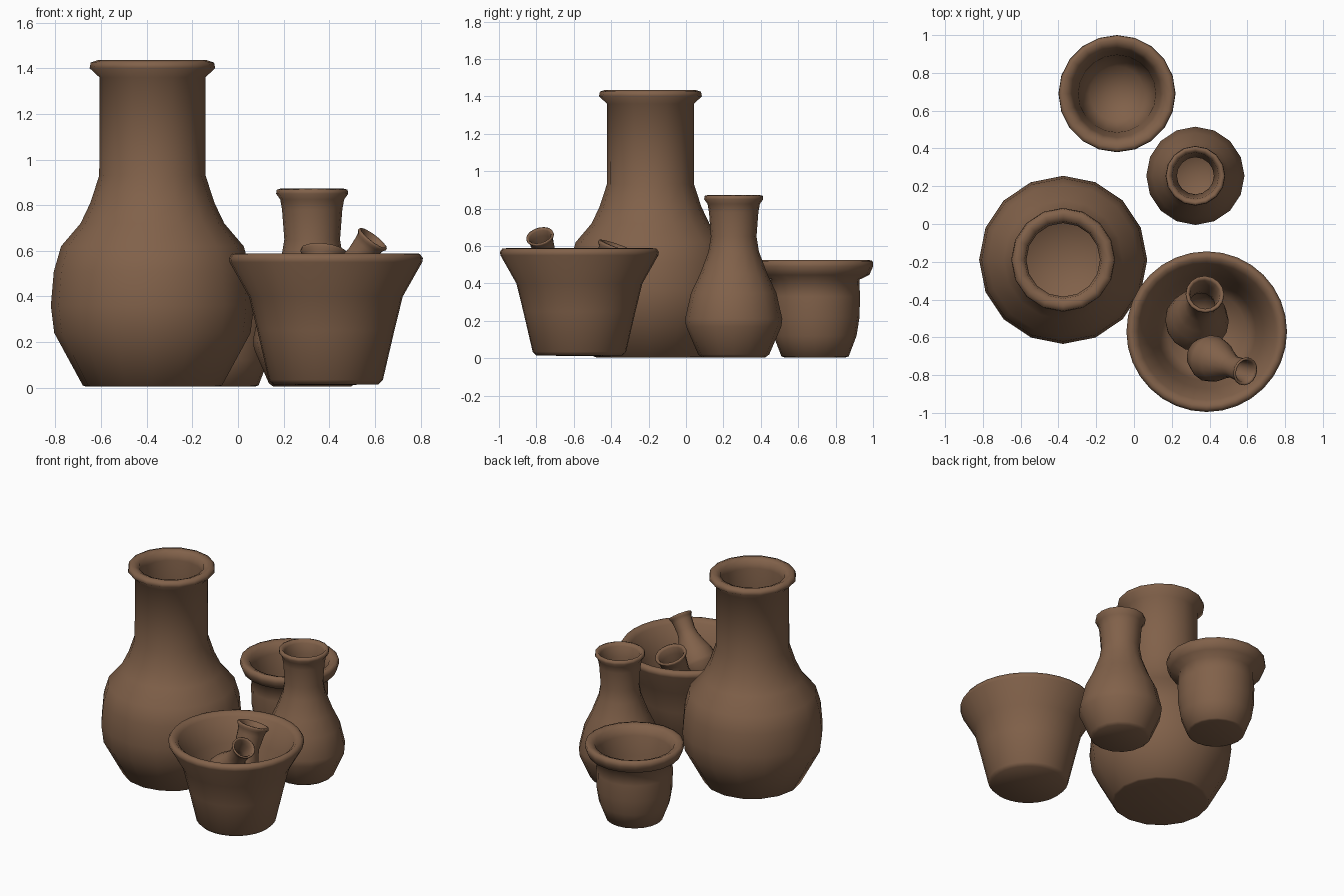
import bpy, bmesh, math
from mathutils import Matrix, Vector

clay = bpy.data.materials.new("brown_clay")
clay.diffuse_color = (0.22, 0.12, 0.068, 1)


def lathe(name, profile, base, sides, scale=1.0, axis=(0, 0, 1)):
    """Turn a (radius, height) profile, closed at the axis, into a smooth vessel."""
    bm = bmesh.new()
    pts = [bm.verts.new((r, 0, z)) for r, z in profile]
    edges = [bm.edges.new(pair) for pair in zip(pts, pts[1:])]
    bmesh.ops.spin(bm, geom=pts + edges, cent=(0, 0, 0), axis=(0, 0, 1),
                   angle=math.tau, steps=sides)
    bmesh.ops.remove_doubles(bm, verts=bm.verts[:], dist=0.0005)
    bmesh.ops.dissolve_degenerate(bm, edges=bm.edges[:], dist=0.0001)
    bmesh.ops.recalc_face_normals(bm, faces=bm.faces[:])
    turn = Vector((0, 0, 1)).rotation_difference(Vector(axis)).to_matrix().to_4x4()
    bm.transform(Matrix.Translation(base) @ turn @ Matrix.Scale(scale, 4))
    for f in bm.faces:
        f.smooth = True
    mesh = bpy.data.meshes.new(name)
    bm.to_mesh(mesh)
    bm.free()
    mesh.materials.append(clay)
    obj = bpy.data.objects.new(name, mesh)
    bpy.context.collection.objects.link(obj)
    return obj


# Profiles run from the underside, up the outside, over the rim, down the inside
large = [(0, 0.005), (0.29, 0.005), (0.305, 0.01), (0.43, 0.24), (0.445, 0.36),
         (0.432, 0.51), (0.40, 0.62), (0.315, 0.72), (0.272, 0.81), (0.233, 0.93),
         (0.232, 1.36), (0.275, 1.40), (0.27, 1.425), (0.24, 1.435), (0.205, 1.42),
         (0.195, 1.37), (0.195, 0.92), (0.25, 0.76), (0.37, 0.58), (0.40, 0.36),
         (0.27, 0.07), (0, 0.05)]
slim = [(0, 0.005), (0.17, 0.005), (0.19, 0.02), (0.255, 0.17), (0.26, 0.21),
        (0.228, 0.35), (0.18, 0.45), (0.135, 0.57), (0.122, 0.65), (0.132, 0.78),
        (0.14, 0.825), (0.158, 0.85), (0.155, 0.868), (0.14, 0.872), (0.123, 0.85),
        (0.112, 0.78), (0.098, 0.65), (0.11, 0.57), (0.19, 0.37), (0.225, 0.2),
        (0.15, 0.06), (0, 0.04)]
round_pot = [(0, 0.005), (0.165, 0.005), (0.18, 0.01), (0.222, 0.12), (0.238, 0.22),
             (0.24, 0.33), (0.237, 0.42), (0.29, 0.445), (0.31, 0.49), (0.308, 0.52),
             (0.285, 0.526), (0.25, 0.512), (0.232, 0.46), (0.205, 0.33),
             (0.195, 0.2), (0.145, 0.08), (0, 0.05)]
planter = [(0, 0.012), (0.23, 0.014), (0.25, 0.035), (0.30, 0.25), (0.337, 0.40),
           (0.422, 0.55), (0.425, 0.568), (0.412, 0.587), (0.39, 0.588),
           (0.362, 0.565), (0.30, 0.41), (0.26, 0.25), (0.21, 0.09), (0, 0.06)]

# Standing vessels
lathe("large_vase", large, (-0.375, -0.19, 0), 16)
lathe("slim_vase", slim, (0.325, 0.255, 0), 16)
lathe("round_pot", round_pot, (-0.09, 0.69, 0), 20)
lathe("wide_planter", planter, (0.385, -0.57, 0), 32)

# Two small jugs leaning inside the planter
lathe("leaning_jug", slim, (0.32, -0.556, 0.07), 16, 0.65, (0.1, 0.33, 0.94))
lathe("tipped_jug", slim, (0.347, -0.69, 0.33), 16, 0.48, (0.59, -0.22, 0.78))
